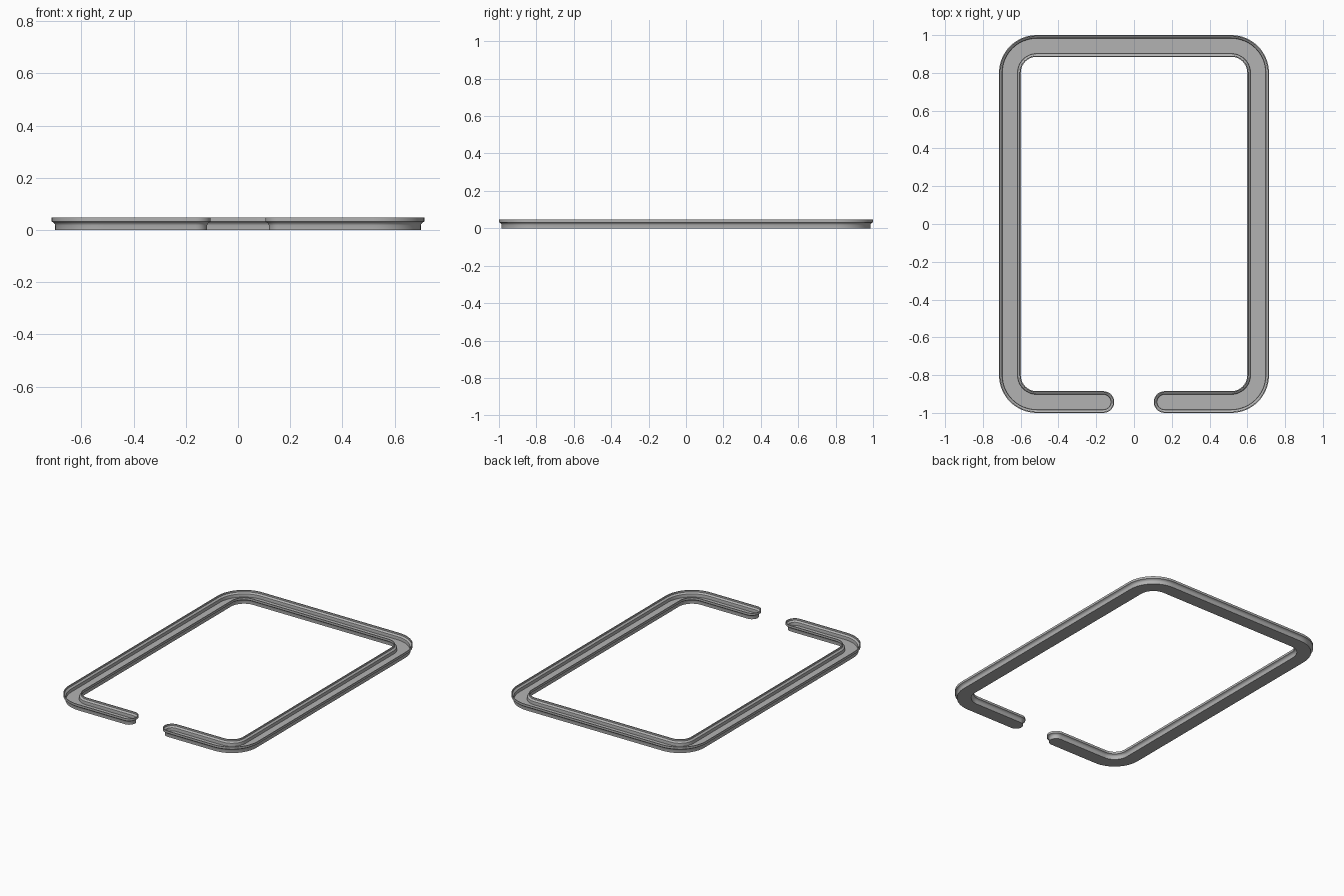
import bpy, bmesh, math
from mathutils import Vector

if "Cube" in bpy.data.objects:
    bpy.data.objects.remove(bpy.data.objects["Cube"])

HX, HY, R = 0.657, 0.9425, 0.142   # centreline half sizes and corner radius
END_X = 0.162                      # where the rounded ends begin
ARC, CAP = 16, 15

# Centreline as (point, outward normal), running round from one end to the other
path = [(Vector((END_X, -HY)), Vector((0, -1)))]
for k, (sx, sy) in enumerate([(1, -1), (1, 1), (-1, 1), (-1, -1)]):
    centre = Vector((sx * (HX - R), sy * (HY - R)))
    for i in range(ARC + 1):
        a = math.radians(-90 + 90 * k + 90 * i / ARC)
        n = Vector((math.cos(a), math.sin(a)))
        path.append((centre + n * R, n))
path.append((Vector((-END_X, -HY)), Vector((0, -1))))


def cap(point, first, tip):
    """Directions round a half-circle end, without its two end points."""
    return [(point, first * math.cos(math.pi * i / CAP) + tip * math.sin(math.pi * i / CAP))
            for i in range(1, CAP)]


start = cap(path[0][0], Vector((0, 1)), Vector((-1, 0)))
end = cap(path[-1][0], Vector((0, -1)), Vector((1, 0)))
half = len(start) // 2
outline = start[half:] + path + end + [(p, -n) for p, n in reversed(path)] + start[:half]
N = len(outline)

# Channel wall section: (offset from centreline, height), outside up and inside down
section = [(0.044, 0), (0.044, 0.018), (0.046, 0.024), (0.051, 0.029), (0.0575, 0.032),
           (0.0575, 0.047), (0.052, 0.047), (0.052, 0.036), (0.046, 0.032),
           (0.041, 0.027), (0.040, 0.022), (0.040, 0.006)]

bm = bmesh.new()
rings = [[bm.verts.new((*(p + n * d), z)) for p, n in outline] for d, z in section]

# Walls
for a, b in zip(rings, rings[1:]):
    for i in range(N):
        j = (i + 1) % N
        bm.faces.new((a[i], a[j], b[j], b[i]))

# Underside and channel floor, as strips across the width
for ring in (rings[0], rings[-1]):
    for i in range(N // 2 - 1):
        bm.faces.new((ring[i], ring[i + 1], ring[N - 2 - i], ring[N - 1 - i]))

bmesh.ops.recalc_face_normals(bm, faces=bm.faces)
mesh = bpy.data.meshes.new("channel_frame")
bm.to_mesh(mesh)
bm.free()

grey = bpy.data.materials.new("mid_grey")
grey.diffuse_color = (0.45, 0.45, 0.45, 1)
grey.use_nodes = True
grey.node_tree.nodes["Principled BSDF"].inputs["Base Color"].default_value = grey.diffuse_color
mesh.materials.append(grey)

frame = bpy.data.objects.new("channel_frame", mesh)
bpy.context.collection.objects.link(frame)
bpy.context.view_layer.objects.active = frame
frame.select_set(True)
bpy.ops.object.shade_smooth_by_angle(angle=math.radians(30))
